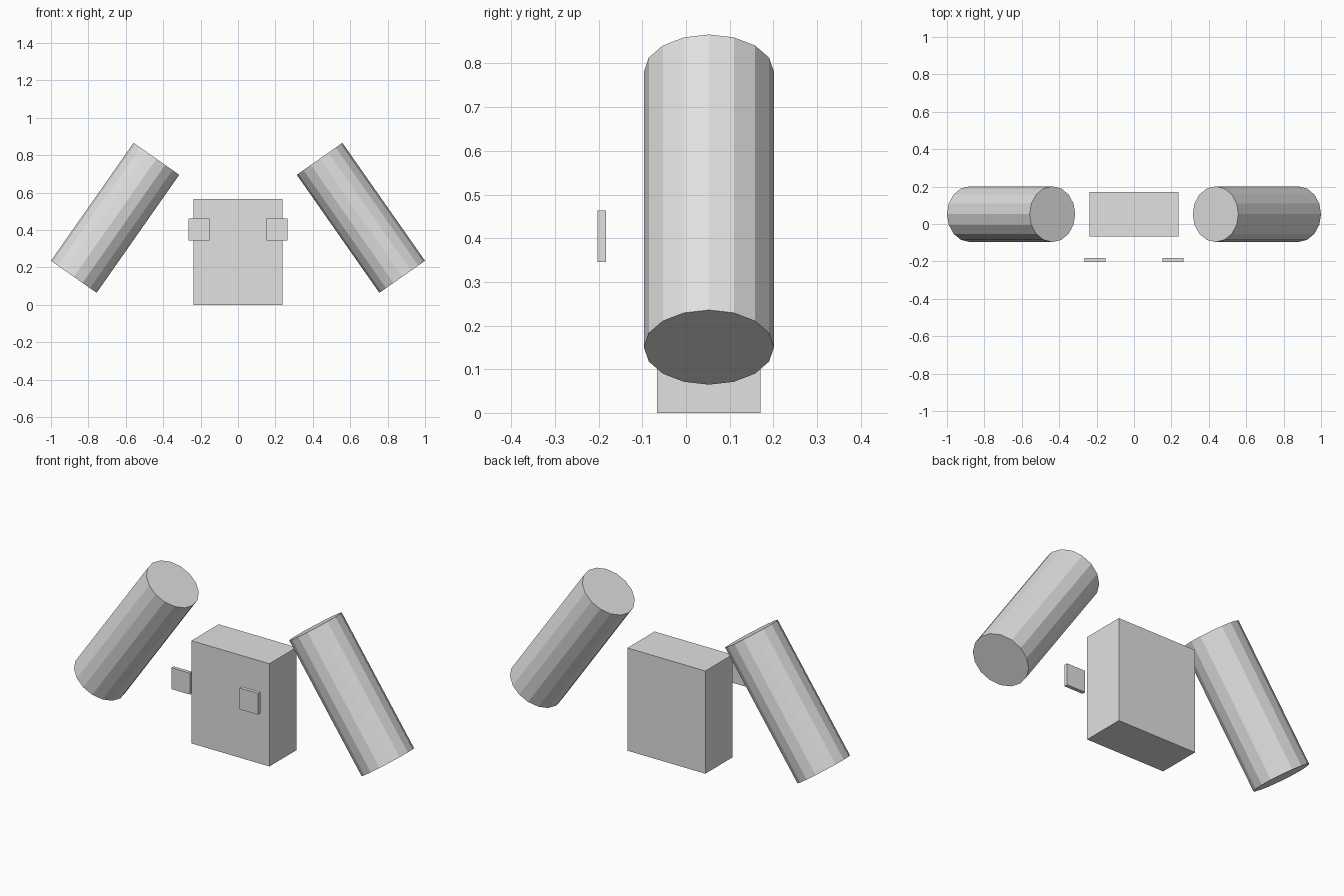
import bpy
import math
from mathutils import Matrix

if "Cube" in bpy.data.objects:
    bpy.data.objects.remove(bpy.data.objects["Cube"])

grey = bpy.data.materials.new("light_grey")
grey.diffuse_color = (0.75, 0.75, 0.75, 1)
grey.use_nodes = True
grey.node_tree.nodes["Principled BSDF"].inputs["Base Color"].default_value = grey.diffuse_color


def finish(name):
    ob = bpy.context.object
    ob.name = name
    ob.data.materials.append(grey)
    return ob


def box(name, lo, hi):
    size = [b - a for a, b in zip(lo, hi)]
    centre = [(a + b) / 2 for a, b in zip(lo, hi)]
    bpy.ops.mesh.primitive_cube_add(size=1, location=centre)
    ob = finish(name)
    ob.data.transform(Matrix.Diagonal((*size, 1)))
    return ob


# Central block standing on the ground
box("body_block", (-0.238, -0.066, 0.0), (0.238, 0.171, 0.567))

for side, label in ((-1, "left"), (1, "right")):
    # Small square plate floating in front of the block
    x0, x1 = sorted((side * 0.152, side * 0.265))
    box(label + "_front_plate", (x0, -0.203, 0.345), (x1, -0.183, 0.463))

    # 16-sided cylinder leaning in towards the block
    bpy.ops.mesh.primitive_cylinder_add(
        vertices=16, radius=0.149, depth=0.77,
        location=(side * 0.657, 0.0525, 0.4655),
        rotation=(0, -side * math.radians(35), 0))
    finish(label + "_leaning_cylinder")
